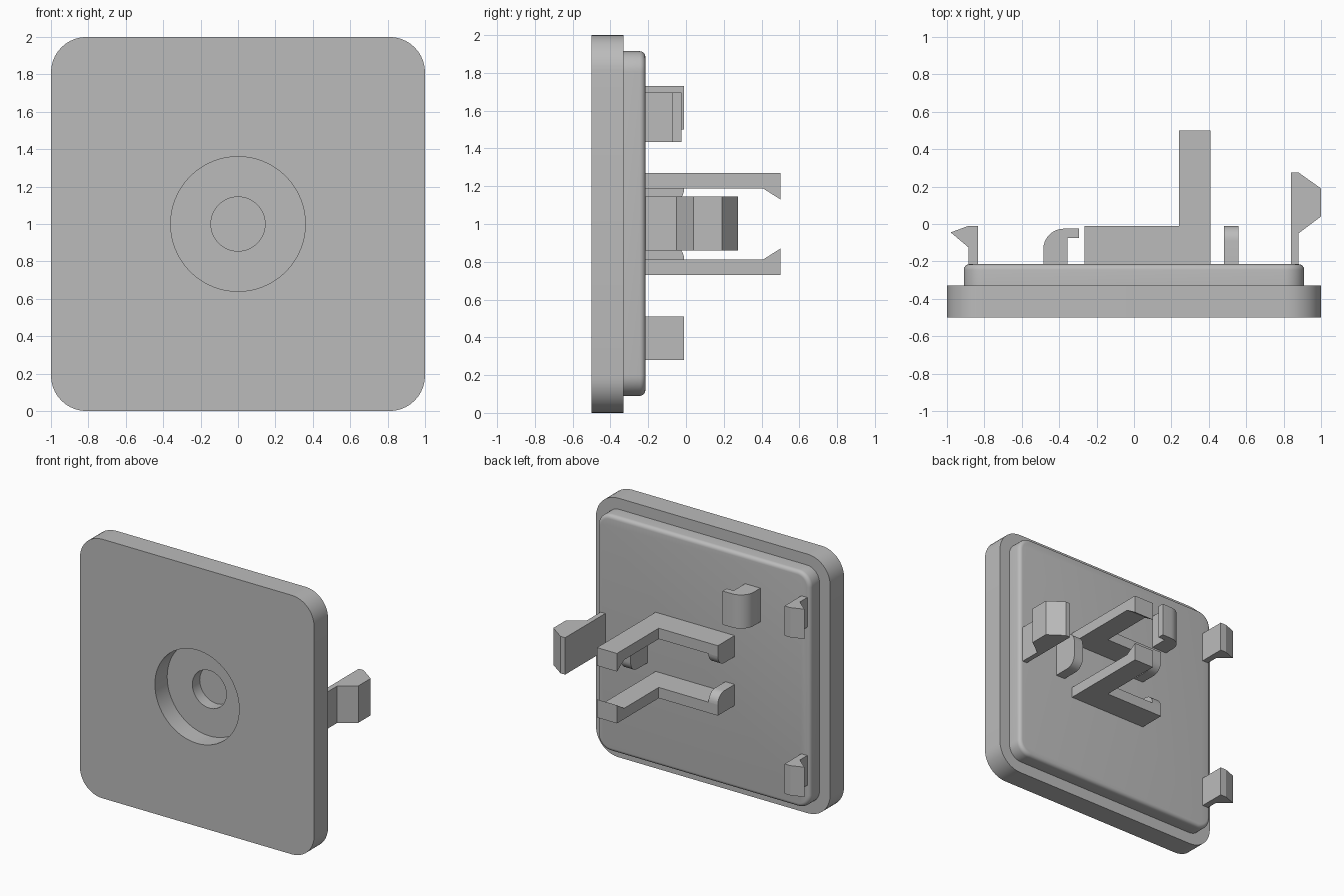
import bpy, bmesh
from math import cos, sin, pi, radians
from mathutils import Vector

if "Cube" in bpy.data.objects:
    bpy.data.objects.remove(bpy.data.objects["Cube"])

grey = bpy.data.materials.new("plain_grey")
grey.use_nodes = True
COLOUR = (0.5, 0.5, 0.5, 1)
grey.diffuse_color = COLOUR
grey.node_tree.nodes["Principled BSDF"].inputs["Base Color"].default_value = COLOUR

WALL = -0.22     # back surface of the panel, slightly sunk for the fittings
MID = 1.0        # height of the horizontal symmetry plane


def arc(cx, cy, r, start, end, steps=8):
    """Points along a circular arc, angles in degrees."""
    angles = [radians(start + (end - start) * i / steps) for i in range(steps + 1)]
    return [(cx + r * cos(a), cy + r * sin(a)) for a in angles]


def rounded_rect(w, low, high, r):
    pts = []
    for cx, cz, a in ((w - r, high - r, 0), (r - w, high - r, 90),
                      (r - w, low + r, 180), (w - r, low + r, 270)):
        pts += arc(cx, cz, r, a, a + 90, 10)
    return pts


def prism(name, profile, axis, low, high, edge_round=0):
    """Extrude a profile along an axis; the profile uses the other two axes in order."""
    def place(p, d):
        v = list(p)
        v.insert("xyz".index(axis), d)
        return Vector(v)
    bm = bmesh.new()
    base = bm.faces.new([bm.verts.new(place(p, low)) for p in profile])
    out = bmesh.ops.extrude_face_region(bm, geom=[base])["geom"]
    move = place((0, 0), high - low)
    bmesh.ops.translate(bm, vec=move, verts=[g for g in out if isinstance(g, bmesh.types.BMVert)])
    bmesh.ops.recalc_face_normals(bm, faces=bm.faces)
    if edge_round:
        cap = next(g for g in out if isinstance(g, bmesh.types.BMFace))
        bmesh.ops.bevel(bm, geom=list(cap.edges), offset=edge_round, segments=5,
                        profile=0.5, affect="EDGES")
    mesh = bpy.data.meshes.new(name)
    bm.to_mesh(mesh)
    bm.free()
    mesh.materials.append(grey)
    ob = bpy.data.objects.new(name, mesh)
    bpy.context.collection.objects.link(ob)
    return ob


def smooth(ob):
    bpy.ops.object.select_all(action="DESELECT")
    ob.select_set(True)
    bpy.context.view_layer.objects.active = ob
    bpy.ops.object.shade_smooth_by_angle(angle=radians(30))


def cut(ob, cutter):
    mod = ob.modifiers.new("cut", "BOOLEAN")
    mod.object = cutter
    mod.solver = "EXACT"
    bpy.context.view_layer.objects.active = ob
    bpy.ops.object.modifier_apply(modifier=mod.name)


def box(a0, a1, b0, b1):
    return [(a0, b0), (a1, b0), (a1, b1), (a0, b1)]


# Front plate and the smaller raised panel behind it
front_plate = prism("front_plate", rounded_rect(1, 0, 2, 0.19), "y", -0.5, -0.33)
back_panel = prism("back_panel", rounded_rect(0.91, 0.09, 1.915, 0.11), "y", -0.33, -0.215, 0.03)

# Stepped round recess in the front
wide = prism("recess_cutter", arc(0, MID, 0.36, 0, 354.375, 63), "y", -0.6, -0.35)
narrow = prism("hole_cutter", arc(0, MID, 0.145, 0, 352.5, 47), "y", -0.6, -0.26)
cut(front_plate, wide)
for plate in (front_plate, back_panel):
    cut(plate, narrow)
    smooth(plate)
for cutter in (wide, narrow):
    bpy.data.objects.remove(cutter)

# Mirrored pair of angled arms with inward catches and rounded end stops
for side, label in ((1, "upper"), (-1, "lower")):
    def mirrored(points):
        return [(y, MID + side * h) for y, h in points]
    ell = [(-0.265, WALL), (0.41, WALL), (0.41, 0.5), (0.24, 0.5), (0.24, -0.01), (-0.265, -0.01)]
    low, high = sorted((MID + side * 0.187, MID + side * 0.27))
    prism(label + "_arm", ell, "z", low, high)
    prism(label + "_arm_catch", mirrored([(0.41, 0.187), (0.5, 0.187), (0.5, 0.13)]), "x", 0.24, 0.41)
    stop = [(WALL, 0.187), (WALL, 0.107)] + arc(-0.09, 0.187, 0.08, 270, 360)
    smooth(prism(label + "_arm_stop", mirrored(stop), "x", -0.265, -0.185))

# Upright tab with rounded ends
tab = [(WALL, 0.86)] + arc(-0.09, 0.94, 0.08, 270, 360) + arc(-0.09, 1.06, 0.08, 0, 90) + [(WALL, 1.14)]
smooth(prism("rounded_tab", tab, "x", 0.48, 0.56))

# Large side clip
clip = [(0.84, WALL), (0.88, WALL), (0.88, -0.05), (1, 0.04), (1, 0.19), (0.88, 0.275), (0.84, 0.275)]
prism("side_clip", clip, "z", 0.86, 1.145)

# Two small snap hooks
hook = [(-0.835, WALL), (-0.835, -0.01), (-0.885, -0.01), (-0.98, -0.045), (-0.885, -0.125), (-0.885, WALL)]
for label, z in (("lower", 0.28), ("upper", 1.5)):
    prism(label + "_snap_hook", hook, "z", z, z + 0.23)

# Curved cable hook
bend = [(-0.485, WALL)] + arc(-0.375, -0.135, 0.11, 180, 90) + [
    (-0.295, -0.025), (-0.295, -0.075), (-0.355, -0.075), (-0.355, WALL)]
smooth(prism("curved_hook", bend, "z", 1.435, 1.695))
